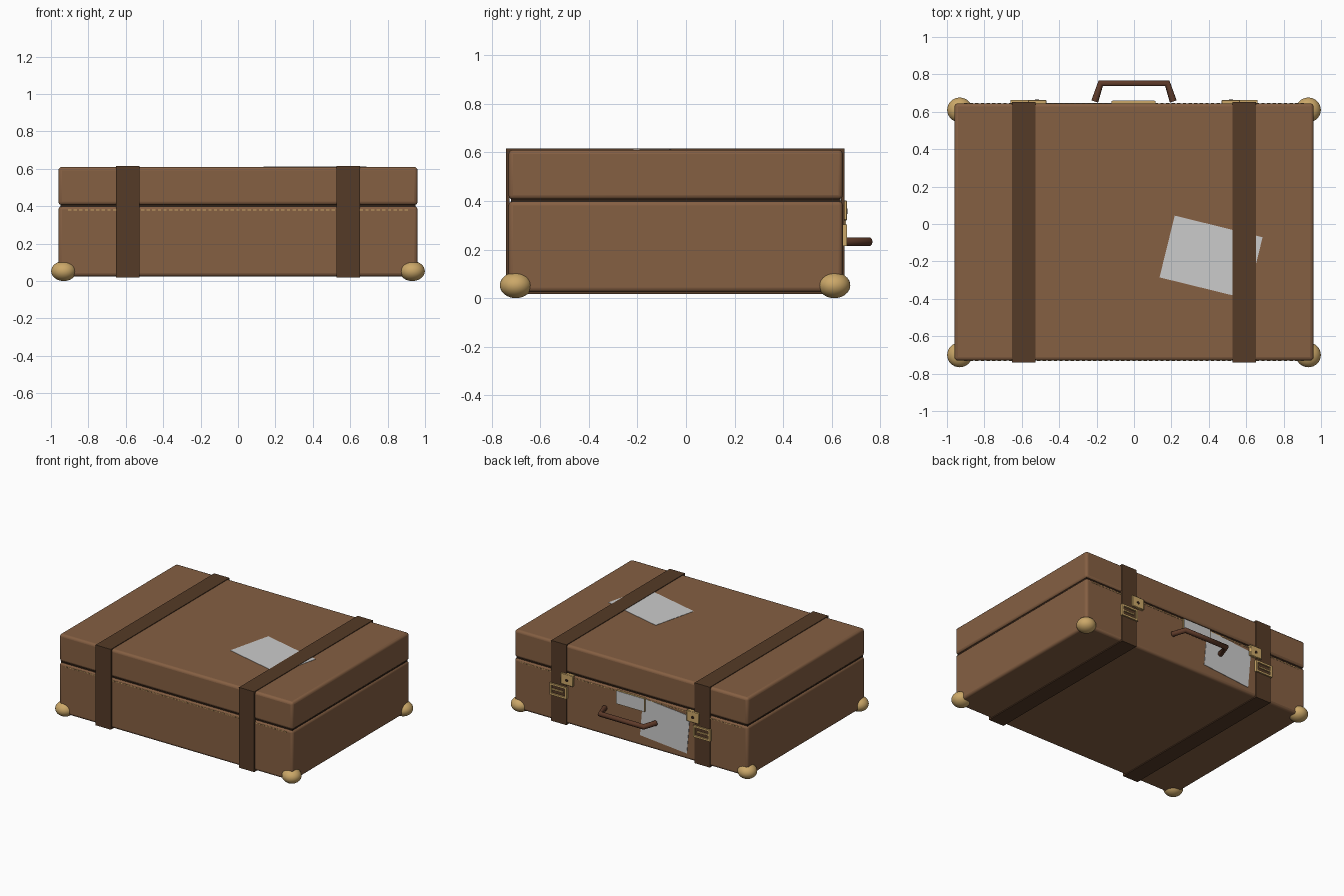
import bpy, bmesh, math
from mathutils import Matrix

if "Cube" in bpy.data.objects:
    bpy.data.objects.remove(bpy.data.objects["Cube"])


def material(name, r, g, b):
    m = bpy.data.materials.new(name)
    m.use_nodes = True
    m.diffuse_color = (r, g, b, 1)
    m.node_tree.nodes["Principled BSDF"].inputs["Base Color"].default_value = (r, g, b, 1)
    return m


LEATHER = material("brown_leather", 0.235, 0.115, 0.055)
STRAP = material("dark_strap_leather", 0.09, 0.043, 0.02)
HANDLE = material("handle_leather", 0.11, 0.042, 0.022)
BRASS = material("brass", 0.60, 0.39, 0.14)
DARK = material("dark_seam", 0.03, 0.015, 0.008)
PAPER = material("paper", 0.6, 0.6, 0.6)

FRONT, BACK = -0.73, 0.645
BOTTOM, SEAM, TOP = 0.025, 0.4, 0.61


def finish(name, bm, mat, bevel=0.0, segments=3):
    bmesh.ops.recalc_face_normals(bm, faces=bm.faces)
    mesh = bpy.data.meshes.new(name)
    bm.to_mesh(mesh)
    bm.free()
    ob = bpy.data.objects.new(name, mesh)
    bpy.context.collection.objects.link(ob)
    mesh.materials.append(mat)
    if bevel:
        mod = ob.modifiers.new("bevel", "BEVEL")
        mod.width, mod.segments = bevel, segments
        smooth(ob)
    return ob


def smooth(ob):
    bpy.ops.object.select_all(action="DESELECT")
    ob.select_set(True)
    bpy.context.view_layer.objects.active = ob
    bpy.ops.object.shade_smooth_by_angle(angle=math.radians(40))


def add_box(bm, x, y, z):
    """Add a box given as (low, high) on each axis."""
    spans = (x, y, z)
    place = Matrix.Translation([(a + b) / 2 for a, b in spans])
    size = Matrix.Diagonal([b - a for a, b in spans] + [1])
    bmesh.ops.create_cube(bm, size=1, matrix=place @ size)


def box(name, x, y, z, mat, bevel=0.0, segments=3):
    bm = bmesh.new()
    add_box(bm, x, y, z)
    return finish(name, bm, mat, bevel, segments)


def rect_ring(name, u, v, w, t, axes, mat):
    """Rectangular ring of thickness t in the u-v plane, extruded along w."""
    bm = bmesh.new()
    loops = []
    for inset in (0, t):
        for depth in w:
            corners = [(u[0] + inset, v[0] + inset), (u[1] - inset, v[0] + inset),
                       (u[1] - inset, v[1] - inset), (u[0] + inset, v[1] - inset)]
            verts = []
            for a, b in corners:
                p = [0, 0, 0]
                for axis, value in zip(axes, (a, b, depth)):
                    p["xyz".index(axis)] = value
                verts.append(bm.verts.new(p))
            loops.append(verts)
    near, far, near_in, far_in = loops
    for a, b in ((near, far), (far, far_in), (far_in, near_in), (near_in, near)):
        for i in range(4):
            j = (i + 1) % 4
            bm.faces.new((a[i], a[j], b[j], b[i]))
    return finish(name, bm, mat)


# Case shells with a dark recess between them
box("case_body", (-0.96, 0.96), (FRONT, BACK), (BOTTOM, SEAM), LEATHER, 0.018)
box("case_lid", (-0.96, 0.96), (FRONT, BACK), (SEAM + 0.006, TOP), LEATHER, 0.018)
box("seam_core", (-0.95, 0.95), (FRONT + 0.01, BACK - 0.01), (SEAM - 0.03, SEAM + 0.03), DARK)

# Corner guards
for sx in (-1, 1):
    for y in (-0.70, 0.61):
        bm = bmesh.new()
        place = Matrix.Translation((sx * 0.932, y, 0.053)) @ Matrix.Diagonal((0.067, 0.066, 0.053, 1))
        bmesh.ops.create_uvsphere(bm, u_segments=32, v_segments=16, radius=1, matrix=place)
        smooth(finish("corner_guard", bm, BRASS))

# Straps, clasps and buckles
for s in (-1, 1):
    def across(a, b):
        return tuple(sorted((s * a, s * b)))

    rect_ring("strap", (FRONT - 0.011, BACK + 0.007), (BOTTOM - 0.007, TOP + 0.005),
              across(0.527, 0.652), 0.014, "yzx", STRAP)
    box("clasp_plate", across(0.468, 0.568), (BACK - 0.01, BACK + 0.018), (0.32, 0.402), BRASS, 0.003, 1)
    bm = bmesh.new()
    hole = Matrix.Translation((s * 0.518, BACK + 0.018, 0.358)) @ Matrix.Rotation(math.pi / 2, 4, "X")
    bmesh.ops.create_cone(bm, cap_ends=True, segments=16, radius1=0.011, radius2=0.011,
                          depth=0.004, matrix=hole)
    finish("clasp_hole", bm, DARK)
    rect_ring("buckle_frame", across(0.52, 0.66), (0.215, 0.302),
              (BACK - 0.005, BACK + 0.018), 0.014, "xzy", BRASS)
    box("buckle_pin", across(0.55, 0.65), (BACK, BACK + 0.015), (0.253, 0.264), BRASS)

# Stitching along the front and back
bm = bmesh.new()
for i in range(61):
    x = -0.9 + i * 0.03
    for y in (FRONT, BACK):
        add_box(bm, (x - 0.009, x + 0.009), (y - 0.003, y + 0.003), (0.378, 0.383))
finish("stitching", bm, BRASS)

# Name plate with a paper card
box("name_plate", (-0.12, 0.115), (BACK - 0.005, BACK + 0.012), (0.29, 0.39), BRASS)
box("name_card", (-0.115, 0.11), (BACK + 0.01, BACK + 0.014), (0.294, 0.387), PAPER)

# Paper labels, slightly askew
lid_label = box("lid_label", (-0.242, 0.242), (-0.17, 0.17), (-0.002, 0.002), PAPER)
lid_label.location = (0.412, -0.178, TOP)
lid_label.rotation_euler.z = math.radians(-13.8)
back_label = box("back_label", (-0.193, 0.193), (-0.002, 0.002), (-0.142, 0.142), PAPER)
back_label.location = (-0.28, BACK + 0.001, 0.228)
back_label.rotation_euler.y = math.radians(-5)

# Carrying handle
curve = bpy.data.curves.new("handle", "CURVE")
curve.dimensions = "3D"
curve.bevel_depth, curve.bevel_resolution, curve.use_fill_caps = 0.019, 3, True
path = [(-0.21, 0.655), (-0.178, 0.752), (0.178, 0.752), (0.21, 0.655)]
spline = curve.splines.new("POLY")
spline.points.add(len(path) - 1)
for point, (x, y) in zip(spline.points, path):
    point.co = (x, y, 0.232, 1)
curve.materials.append(HANDLE)
bpy.context.collection.objects.link(bpy.data.objects.new("handle", curve))
